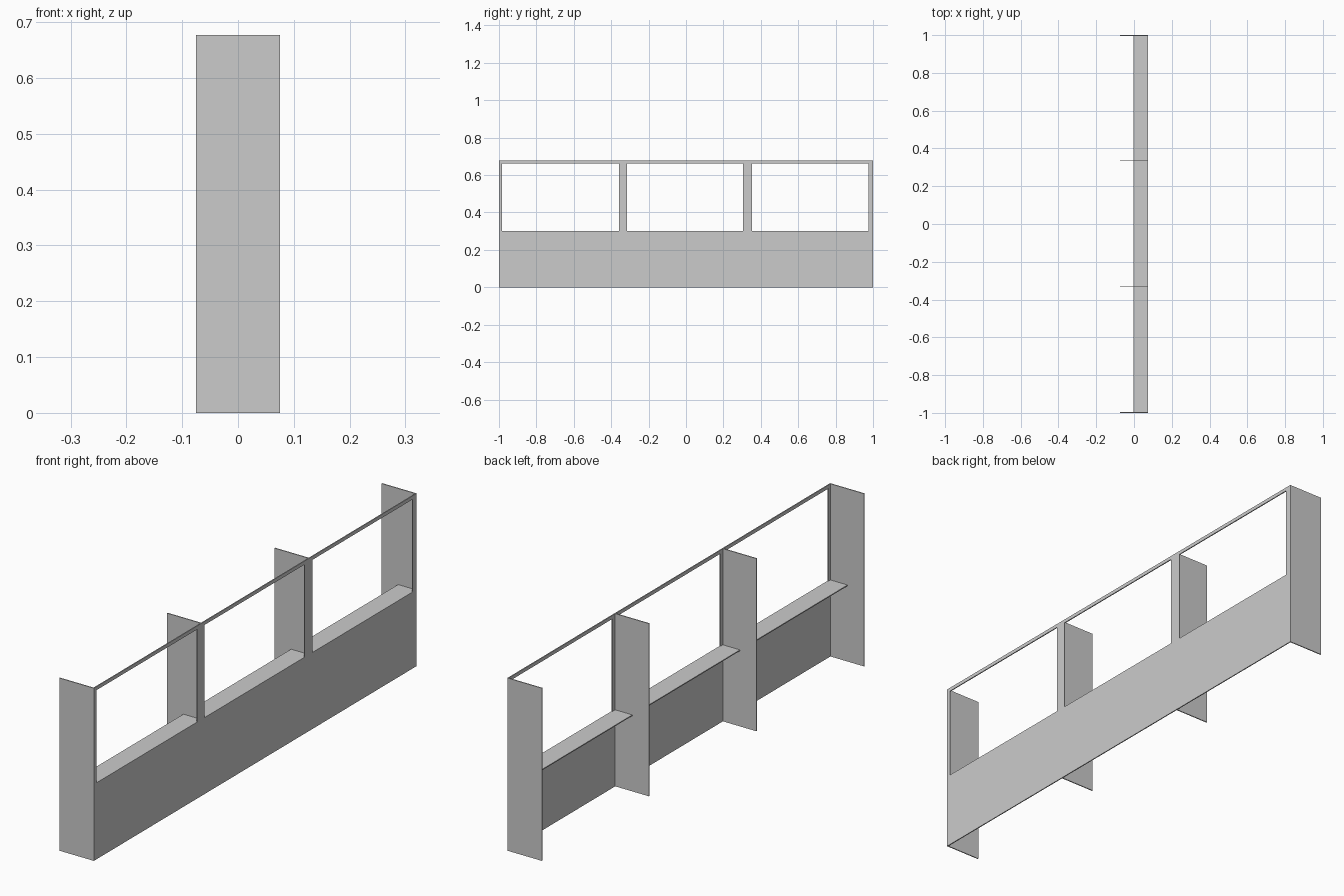
import bpy, bmesh

if "Cube" in bpy.data.objects:
    bpy.data.objects.remove(bpy.data.objects["Cube"])

H = 0.677            # overall height
FRONT = 0.075        # outer face of the panel
T = 0.004            # sheet thickness
BACK = FRONT - T     # inner face of the panel


def finish(name, bm):
    mesh = bpy.data.meshes.new(name)
    bmesh.ops.recalc_face_normals(bm, faces=bm.faces)
    bm.to_mesh(mesh)
    bm.free()
    obj = bpy.data.objects.new(name, mesh)
    bpy.context.collection.objects.link(obj)
    return obj


def box(name, lo, hi):
    bm = bmesh.new()
    bmesh.ops.create_cube(bm, size=1)
    for v in bm.verts:
        v.co = [(a + b) / 2 + c * (b - a) for a, b, c in zip(lo, hi, v.co)]
    return finish(name, bm)


# Front panel: a grid of cells, leaving out the three windows, then thickened
ys = [-1, -0.983, -0.359, -0.316, 0.306, 0.353, 0.975, 1]
zs = [0, 0.3, 0.663, H]
bm = bmesh.new()
grid = [[bm.verts.new((BACK, y, z)) for z in zs] for y in ys]
for i in range(len(ys) - 1):
    for j in range(len(zs) - 1):
        if j == 1 and i % 2 == 1:
            continue
        bm.faces.new((grid[i][j], grid[i + 1][j], grid[i + 1][j + 1], grid[i][j + 1]))
ext = bmesh.ops.extrude_face_region(bm, geom=bm.faces[:], use_keep_orig=True)
for v in ext["geom"]:
    if isinstance(v, bmesh.types.BMVert):
        v.co.x = FRONT
finish("window_panel", bm)

# Upright dividers behind the panel
dividers = [-1 + T / 2, -0.332, 0.335, 1 - T / 2]
for n, y in enumerate(dividers):
    box(f"divider_{n + 1}", (-FRONT, y - T / 2, 0), (BACK, y + T / 2, H))

# Sill shelf in each bay, level with the bottom of the windows
for n, (a, b) in enumerate(zip(dividers, dividers[1:])):
    box(f"shelf_{n + 1}", (-0.003, a + T / 2, 0.3 - T), (BACK, b - T / 2, 0.3))
